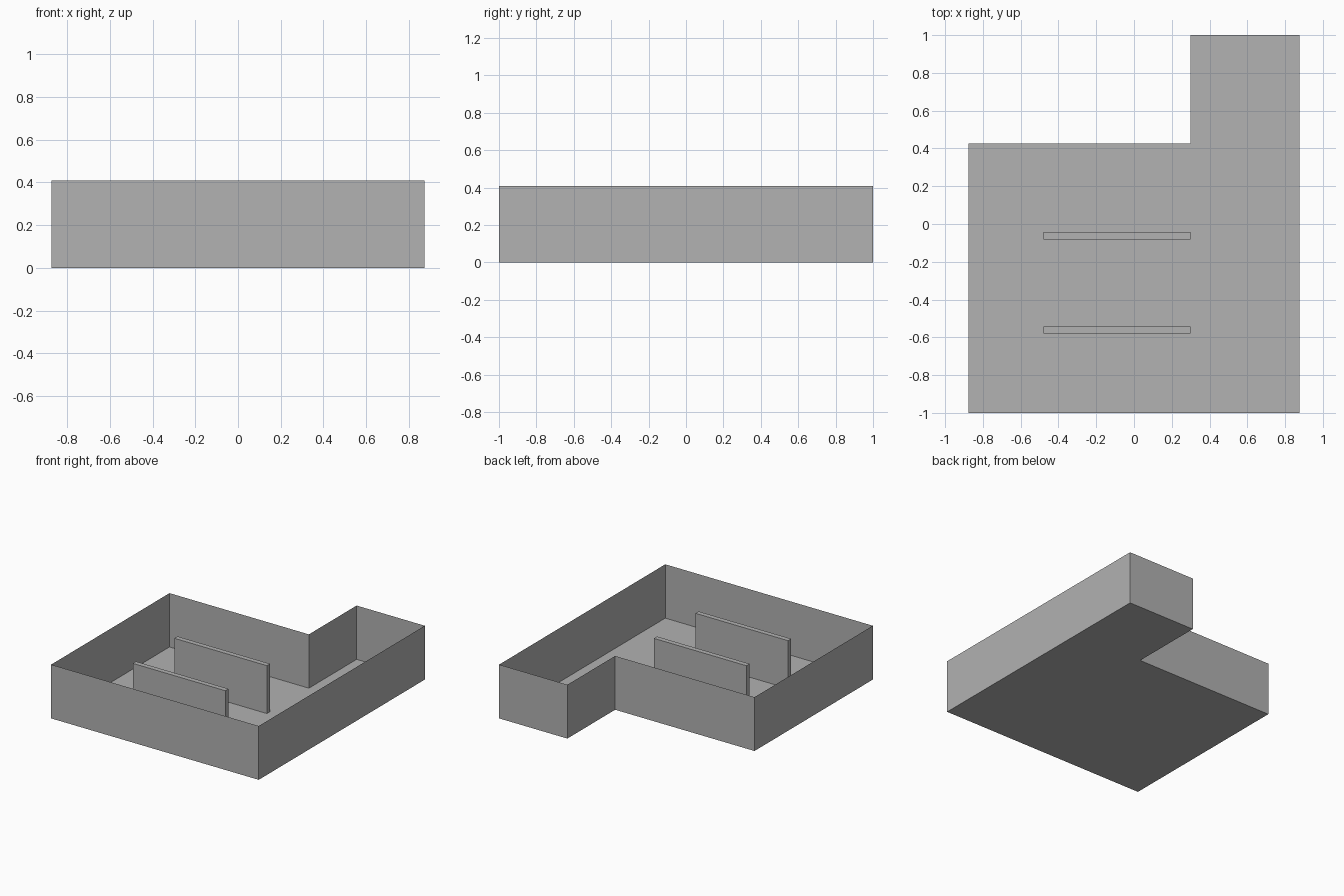
import bpy, bmesh

if "Cube" in bpy.data.objects:
    bpy.data.objects.remove(bpy.data.objects["Cube"])

grey = bpy.data.materials.new("plain_grey")
grey.diffuse_color = (0.445, 0.445, 0.445, 1)
grey.use_nodes = True
grey.node_tree.nodes["Principled BSDF"].inputs["Base Color"].default_value = grey.diffuse_color

WALL_H = 0.41
# L-shaped plan, counter-clockwise from above
PLAN = [(-0.875, -1), (0.875, -1), (0.875, 1), (0.3, 1), (0.3, 0.425), (-0.875, 0.425)]


def finish(bm, name):
    mesh = bpy.data.meshes.new(name)
    bm.to_mesh(mesh)
    bm.free()
    mesh.materials.append(grey)
    obj = bpy.data.objects.new(name, mesh)
    bpy.context.collection.objects.link(obj)
    return obj


# Floor sheet
bm = bmesh.new()
bm.faces.new([bm.verts.new((x, y, 0)) for x, y in PLAN])
finish(bm, "floor")

# Thin outer walls, open at the top
bm = bmesh.new()
low = [bm.verts.new((x, y, 0)) for x, y in PLAN]
high = [bm.verts.new((x, y, WALL_H)) for x, y in PLAN]
for i in range(len(PLAN)):
    j = (i + 1) % len(PLAN)
    bm.faces.new((low[i], low[j], high[j], high[i]))
finish(bm, "outer_walls")


# Two parallel partitions standing on the floor
def partition(name, y, x0=-0.48, x1=0.30, thick=0.038, height=0.365):
    bm = bmesh.new()
    bmesh.ops.create_cube(bm, size=1)
    bmesh.ops.scale(bm, vec=(x1 - x0, thick, height), verts=bm.verts)
    bmesh.ops.translate(bm, vec=((x0 + x1) / 2, y, height / 2), verts=bm.verts)
    finish(bm, name)


partition("front_partition", -0.562)
partition("back_partition", -0.062)
